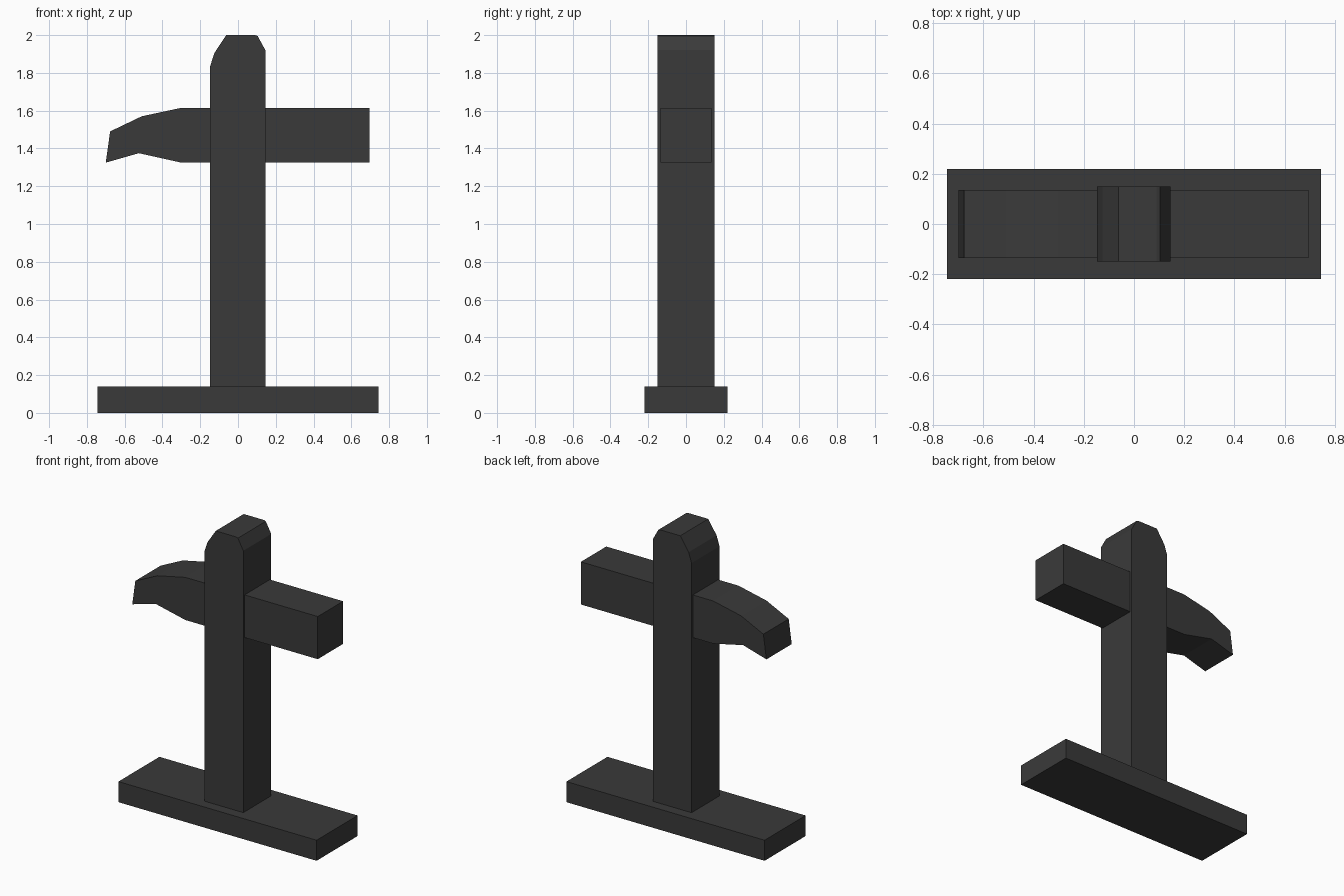
import bpy, bmesh

if "Cube" in bpy.data.objects:
    bpy.data.objects.remove(bpy.data.objects["Cube"])

dark = bpy.data.materials.new("dark_grey")
dark.diffuse_color = (0.042, 0.042, 0.042, 1)
dark.use_nodes = True
dark.node_tree.nodes["Principled BSDF"].inputs["Base Color"].default_value = dark.diffuse_color


def extrude_profile(name, points, half_depth):
    """Extrude an (x, z) outline symmetrically along y."""
    bm = bmesh.new()
    face = bm.faces.new([bm.verts.new((x, -half_depth, z)) for x, z in points])
    res = bmesh.ops.extrude_face_region(bm, geom=[face])
    verts = [v for v in res["geom"] if isinstance(v, bmesh.types.BMVert)]
    bmesh.ops.translate(bm, verts=verts, vec=(0, 2 * half_depth, 0))
    bmesh.ops.recalc_face_normals(bm, faces=bm.faces)
    mesh = bpy.data.meshes.new(name)
    bm.to_mesh(mesh)
    bm.free()
    mesh.materials.append(dark)
    obj = bpy.data.objects.new(name, mesh)
    bpy.context.collection.objects.link(obj)
    return obj


# Flat plinth
extrude_profile("base", [(-0.745, 0), (0.745, 0), (0.745, 0.14), (-0.745, 0.14)], 0.22)

# Upright with unevenly chipped top corners
extrude_profile("post", [(-0.147, 0.14), (0.145, 0.14), (0.145, 1.92), (0.104, 1.995),
                         (0.09, 2.0), (-0.062, 2.0), (-0.125, 1.905), (-0.147, 1.837)], 0.15)

# Cross beam with a drooping left end
extrude_profile("crossbeam", [(0.695, 1.325), (0.695, 1.615), (-0.30, 1.615), (-0.51, 1.57),
                              (-0.677, 1.49), (-0.70, 1.325), (-0.525, 1.375), (-0.30, 1.325)], 0.136)
